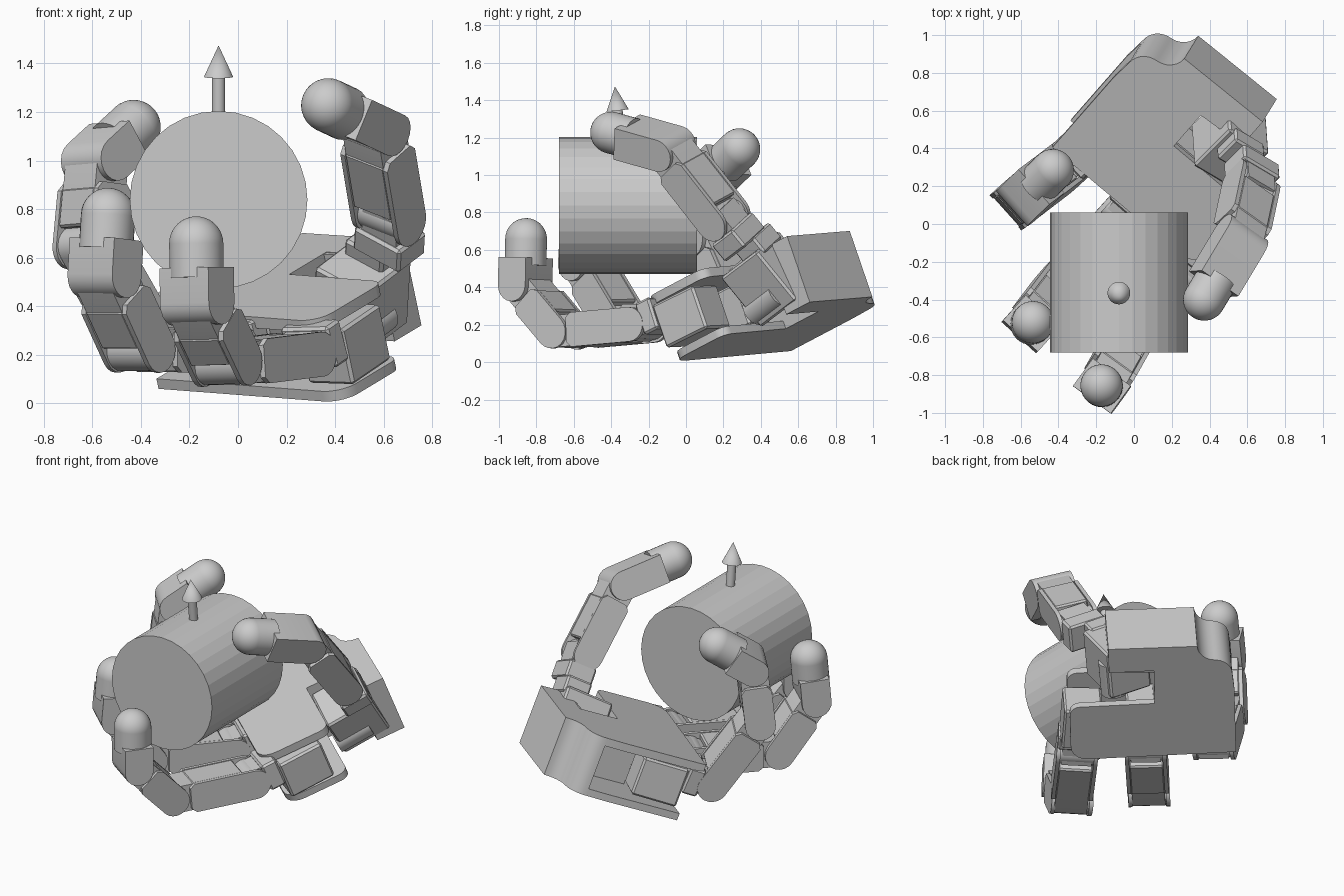
import bpy, bmesh, math
from mathutils import Vector as V, Matrix

if "Cube" in bpy.data.objects:
    bpy.data.objects.remove(bpy.data.objects["Cube"])

# palm frame: n = out of palm, l = sideways, f = towards the fingers
n = V((-0.195, -0.318, 0.928)).normalized()
l = V((-0.765, 0.636, 0.065)).normalized()
f = n.cross(l).normalized()
l = f.cross(n)
P = V((0.026, 0.136, 0.279))


def finish(name, bm, smooth=False):
    bmesh.ops.recalc_face_normals(bm, faces=bm.faces)
    me = bpy.data.meshes.new(name)
    bm.to_mesh(me)
    bm.free()
    ob = bpy.data.objects.new(name, me)
    bpy.context.collection.objects.link(ob)
    if smooth:
        bpy.context.view_layer.objects.active = ob
        ob.select_set(True)
        bpy.ops.object.shade_smooth_by_angle(angle=math.radians(35))
        ob.select_set(False)
    return ob


def prism(name, pts, o, ex, ey, ez, z0, z1, smooth=False, bevel=0):
    """Extrude a 2D outline (in ex, ey) from z0 to z1 along ez."""
    bm = bmesh.new()
    lo, hi = [[bm.verts.new(o + ex * x + ey * y + ez * z) for x, y in pts] for z in (z0, z1)]
    bm.faces.new(lo)
    bm.faces.new(hi)
    for i in range(len(pts)):
        j = (i + 1) % len(pts)
        bm.faces.new((lo[i], lo[j], hi[j], hi[i]))
    ob = finish(name, bm, smooth)
    if bevel:
        m = ob.modifiers.new("bevel", 'BEVEL')
        m.width, m.segments = bevel, 1
    return ob


def rect(x0, x1, y0, y1):
    return [(x0, y0), (x1, y0), (x1, y1), (x0, y1)]


def arc(cx, cy, r, a0, a1, k=10):
    return [(cx + r * math.cos(math.radians(a0 + (a1 - a0) * i / k)),
             cy + r * math.sin(math.radians(a0 + (a1 - a0) * i / k))) for i in range(k + 1)]


def circle(r, k=32):
    return arc(0, 0, r, 0, 360 * (k - 1) / k, k - 1)


def cone(name, a, b, r0, r1):
    bm = bmesh.new()
    rot = (b - a).to_track_quat('Z', 'Y').to_matrix().to_4x4()
    bmesh.ops.create_cone(bm, cap_ends=True, segments=32, radius1=r0, radius2=r1,
                          depth=(b - a).length, matrix=Matrix.Translation((a + b) / 2) @ rot)
    return finish(name, bm, True)


def ball(name, c, r, axis):
    bm = bmesh.new()
    rot = axis.to_track_quat('Z', 'Y').to_matrix().to_4x4()
    bmesh.ops.create_uvsphere(bm, u_segments=32, v_segments=18, radius=r,
                              matrix=Matrix.Translation(c) @ rot)
    return finish(name, bm, True)


# held cylinder and its arrow
C = V((-0.08, -0.31, 0.838))
prism("held_cylinder", circle(0.366), C, V((1, 0, 0)), V((0, 0, 1)), V((0, 1, 0)), -0.37, 0.37)
up = V((0, -0.11, 1)).normalized()
cone("arrow_shaft", C + up * 0.3, C + up * 0.53, 0.027, 0.027)
cone("arrow_head", C + up * 0.51, C + up * 0.64, 0.06, 0.0)

# palm: two matching plates with a narrow wrist and a thumb notch
scurve = ([(0.53, -0.48)] + arc(0.41, -0.6, 0.11, 0, -80, 6)
          + arc(0.424, -0.82, 0.11, 95, 180, 6))
wrist = [(-0.22, -0.83), (-0.22, -0.65)]
outline = ([(0.53, 0.0)] + scurve + wrist + [(0.05, -0.65), (0.05, -0.40)]
           + arc(-0.40, -0.34, 0.06, 270, 180, 5) + arc(-0.36, -0.1, 0.1, 180, 90, 5))
prism("palm_back_plate", outline, P, l, f, n, -0.27, -0.225, True)
cover = [(x, y + 0.05 if y > -0.3 else y) for x, y in outline]
prism("palm_cover", cover, P, l, f, n, 0.06, 0.11, True)
prism("wrist_block", scurve[1:] + wrist, P, l, f, n, -0.262, 0.107, True)
prism("palm_core", rect(0.05, 0.22, -0.66, -0.28), P, l, f, n, -0.23, 0.065)


def link(name, a, b, k, r=0.092, w=0.125):
    """Link: side plates rounded at the near joint, motor body, narrower lug at the far joint."""
    z = (b - a).normalized()
    x = k.cross(z).normalized()
    L = (b - a).length
    plate = arc(0, 0, r, 180, 360) + [(r, L - 0.13), (r - 0.025, L - 0.1), (0.025 - r, L - 0.1), (-r, L - 0.13)]
    lug = arc(0, L, r * 0.93, 0, 180) + [(-r * 0.93, L - 0.2), (r * 0.93, L - 0.2)]
    for s in (-1, 1):
        lo, hi = sorted((s * w, s * (w - 0.024)))
        prism(name + "_side", plate, a, x, z, k, lo, hi, True)
    prism(name + "_lug", lug, a, x, z, k, 0.026 - w, w - 0.026, True)
    prism(name + "_barrel", circle(r * 0.85, 20), a, x, z, k, 0.02 - w, w - 0.02, True)
    prism(name + "_body", rect(-r * 0.98, r * 0.98, 0.07, L - 0.12), a, x, z, k,
          0.02 - w, w - 0.02, False, 0.01)


def digit(name, j1, j2, j3, tip, root, rdir):
    """Root box at the knuckle, one or two links and a domed fingertip."""
    k = (j2 - j1).cross(tip - j3).normalized()
    link(name + "_proximal", j1, j2, k)
    if (j3 - j2).length > 0.01:
        link(name + "_middle", j2, j3, k)
    z = (tip - j3).normalized()
    x = k.cross(z).normalized()
    L = (tip - j3).length
    prism(name + "_tip_box", arc(0, 0, 0.09, 180, 360) + [(0.09, L - 0.1), (-0.09, L - 0.1)],
          j3, x, z, k, -0.124, 0.124, True)
    cone(name + "_tip_collar", j3 + z * (L - 0.14), tip, 0.112, 0.112)
    ball(name + "_tip_dome", tip, 0.112, z)
    # root
    ky = (k - rdir * k.dot(rdir)).normalized()
    kx = ky.cross(rdir)
    d = (j1 - root).length
    prism(name + "_root", rect(-0.09, 0.09, -0.02, d - 0.07), root, kx, rdir, ky, -0.122, 0.122,
          False, 0.012)
    prism(name + "_root_lug", rect(-0.075, 0.075, d - 0.1, d + 0.05), root, kx, rdir, ky, -0.09, 0.09)


# three fingers: sideways offset, splay, then middle joint, end joint and tip positions
fingers = [
    ("near_finger", -0.40, -5, (-0.05, -0.65, 0.162), (-0.168, -0.86, 0.412), (-0.172, -0.855, 0.658)),
    ("middle_finger", 0.0, 0, (-0.41, -0.35, 0.218), (-0.55, -0.535, 0.525), (-0.535, -0.52, 0.775)),
    ("far_finger", 0.40, 5, (-0.612, 0.12, 0.65), (-0.58, 0.14, 1.0), (-0.43, 0.285, 1.138)),
]
for name, off, splay, j2, j3, tip in fingers:
    a = math.radians(splay)
    d = f * math.cos(a) + l * math.sin(a)
    root = P + l * off
    digit(name, root + d * 0.151, V(j2), V(j3), V(tip), root, d)
    # motor housing inside the palm
    s = d.cross(n)
    prism(name + "_housing", rect(-0.115, 0.115, -0.31, -0.02), root, s, d, n, -0.2, 0.045,
          False, 0.012)
    prism(name + "_axle", circle(0.07, 20), root, s, n, d, -0.03, 0.06, True)

# thumb: swinging base box beside the palm, then two long segments
zt = V((0.045, -0.63, 0.77)).normalized()
ft = (f - zt * f.dot(zt)).normalized()
yt = zt.cross(ft)
B = V((0.506, 0.432, 0.47))
prism("thumb_base", rect(-0.155, 0.155, -0.13, 0.14), B, ft, yt, zt, -0.2, 0.14, False, 0.012)
prism("thumb_base_rear", rect(-0.165, 0.0, -0.1, 0.1), B, ft, yt, zt, 0.1, 0.21, False, 0.012)
prism("thumb_axle", circle(0.08, 24), V((0.46, 0.365, 0.27)), yt, zt, ft, -0.22, 0.0, True)
j14, j15 = V((0.62, 0.2, 0.77)), V((0.558, -0.09, 1.14))
digit("thumb", j14, j15, j15, V((0.372, -0.40, 1.227)), V((0.622, 0.305, 0.64)), zt)
